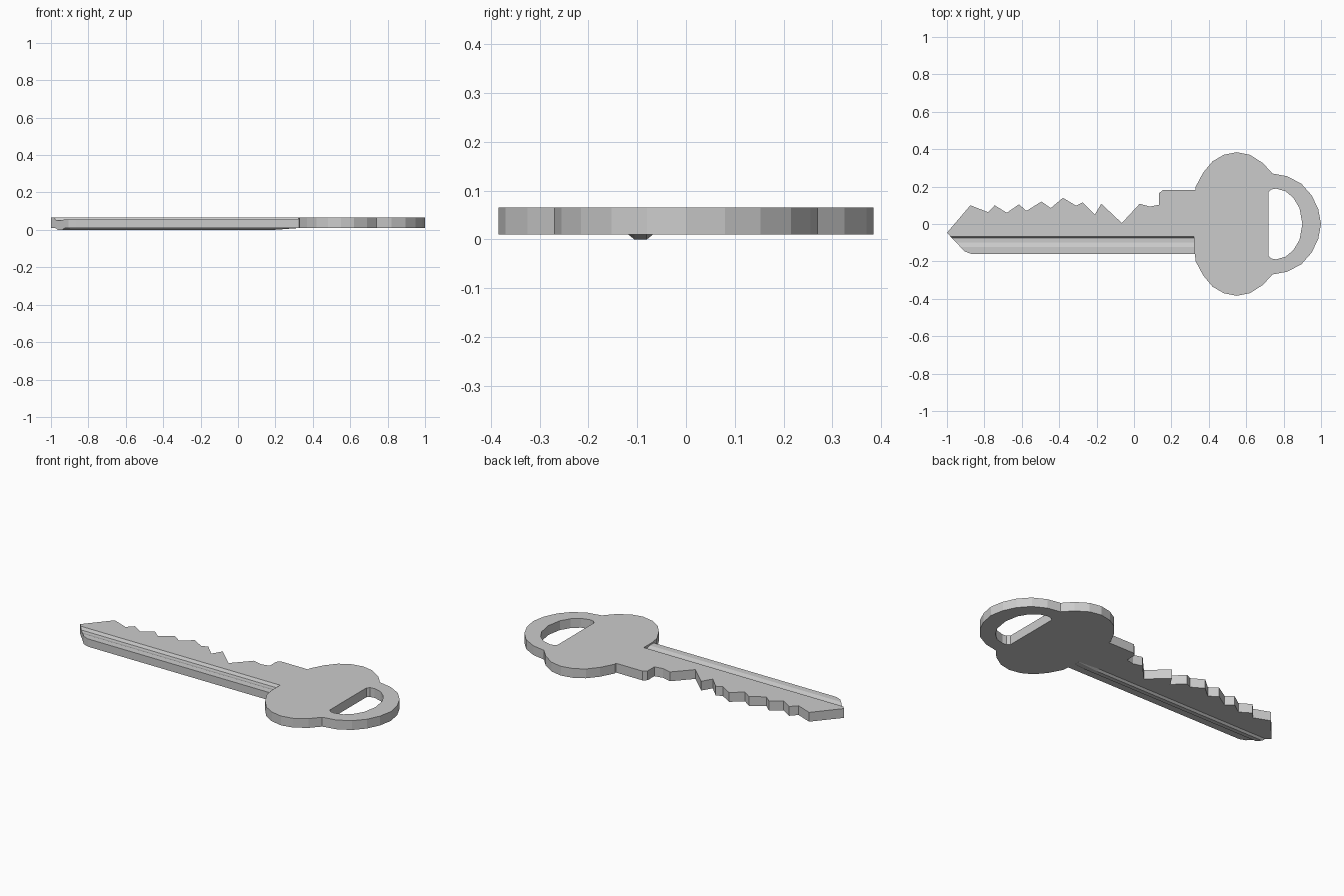
import bpy, bmesh

if "Cube" in bpy.data.objects:
    bpy.data.objects.remove(bpy.data.objects["Cube"])


def prism(name, rings):
    """Closed solid skinned between two or more matching rings of points."""
    bm = bmesh.new()
    vs = [[bm.verts.new(p) for p in ring] for ring in rings]
    n = len(vs[0])
    bm.faces.new(vs[0])
    bm.faces.new(vs[-1])
    for a, b in zip(vs, vs[1:]):
        for i in range(n):
            j = (i + 1) % n
            bm.faces.new((a[i], a[j], b[j], b[i]))
    bmesh.ops.recalc_face_normals(bm, faces=bm.faces)
    me = bpy.data.meshes.new(name)
    bm.to_mesh(me)
    bm.free()
    ob = bpy.data.objects.new(name, me)
    bpy.context.collection.objects.link(ob)
    return ob


def plate(name, outline, z0, z1):
    return prism(name, [[(x, y, z) for x, y in outline] for z in (z0, z1)])


def mirrored(half):
    """Close a half outline (y >= 0) by mirroring it across y = 0."""
    return half + [(x, -y) for x, y in reversed(half) if y > 0]


def cut(ob, cutter):
    m = ob.modifiers.new("cut", 'BOOLEAN')
    m.operation = 'DIFFERENCE'
    m.solver = 'EXACT'
    m.object = cutter
    bpy.context.view_layer.objects.active = ob
    bpy.ops.object.modifier_apply(modifier=m.name)
    bpy.data.objects.remove(cutter, do_unlink=True)


# Key outline: symmetric bow, then the toothed blade
bow = mirrored([(0.33, 0.2), (0.37, 0.275), (0.42, 0.335), (0.48, 0.37),
                (0.55, 0.384), (0.62, 0.37), (0.69, 0.325), (0.74, 0.27),
                (0.82, 0.255), (0.895, 0.215), (0.95, 0.153), (0.985, 0.08), (1, 0)])
blade = [(0.325, -0.16), (-0.87, -0.16), (-0.905, -0.147), (-1, -0.047),
         (-0.875, 0.1), (-0.78, 0.063), (-0.745, 0.1), (-0.68, 0.06),
         (-0.615, 0.105), (-0.575, 0.07), (-0.495, 0.12), (-0.445, 0.085),
         (-0.38, 0.14), (-0.31, 0.098), (-0.275, 0.115), (-0.21, 0.05),
         (-0.175, 0.108), (-0.065, 0.005), (0.03, 0.108), (0.085, 0.093),
         (0.135, 0.103), (0.135, 0.165), (0.155, 0.183), (0.33, 0.183)]
key = plate("key_body", bow + blade, 0.01, 0.065)

# Key ring opening
hole = mirrored([(0.72, 0.17), (0.735, 0.185), (0.76, 0.189), (0.81, 0.175),
                 (0.852, 0.14), (0.885, 0.085), (0.9, 0)])
cut(key, plate("hole_cutter", hole, -0.1, 0.2))

# Milled groove along the top of the blade
groove = [(-0.066, 0.1), (-0.066, 0.065), (-0.076, 0.049), (-0.1, 0.049),
          (-0.122, 0.056), (-0.25, 0.056), (-0.25, 0.1)]
cut(key, prism("groove_cutter", [[(x, y, z) for y, z in groove] for x in (-1.1, 0.322)]))

# Raised rib under the blade, slanted at the tip and fading out at the bow
rib = [(-0.065, 0.012), (-0.08, 0), (-0.106, 0), (-0.121, 0.012)]
prism("blade_rib", [
    [(-1.04 - y * 0.95, y, z) for y, z in rib],
    [(0.19, y, z) for y, z in rib],
    [(0.32, y, max(z, 0.0095)) for y, z in rib]])
